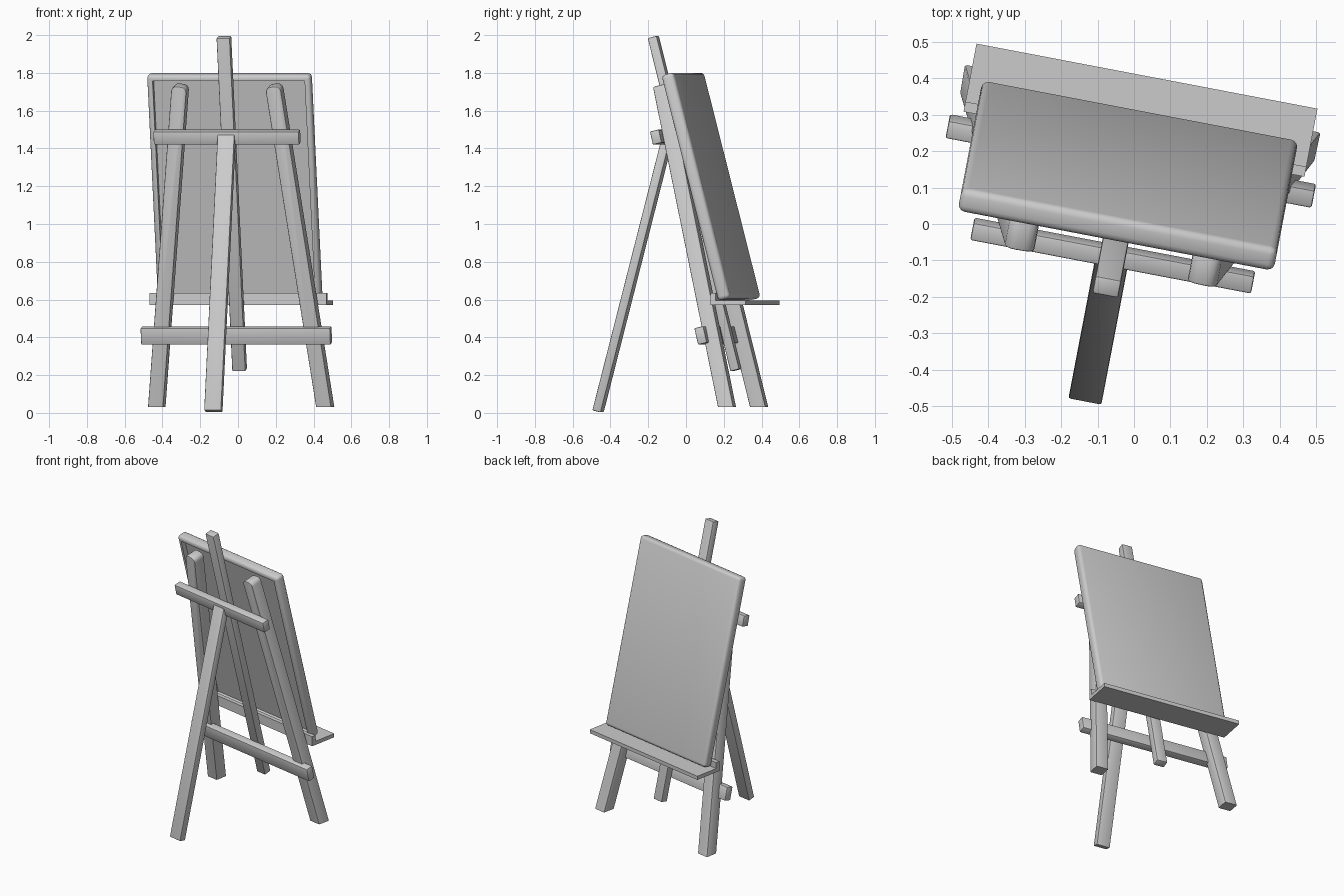
import bpy, bmesh, math
from mathutils import Vector, Matrix

if "Cube" in bpy.data.objects:
    bpy.data.objects.remove(bpy.data.objects["Cube"])

TURN = Matrix.Rotation(math.radians(-10.8), 4, 'Z')   # whole easel is turned on the spot
U0 = -0.041                                           # centre line of the easel
TILT = math.radians(14.4)


def finish(name, bm):
    bmesh.ops.recalc_face_normals(bm, faces=bm.faces)
    bm.transform(TURN @ Matrix.Translation((U0, 0, 0)))
    me = bpy.data.meshes.new(name)
    bm.to_mesh(me)
    bm.free()
    ob = bpy.data.objects.new(name, me)
    bpy.context.collection.objects.link(ob)
    bpy.ops.object.select_all(action='DESELECT')
    ob.select_set(True)
    bpy.context.view_layer.objects.active = ob
    bpy.ops.object.shade_smooth_by_angle(angle=math.radians(35))
    return ob


def box(size):
    bm = bmesh.new()
    bmesh.ops.create_cube(bm, size=1, matrix=Matrix.Diagonal((*size, 1)))
    return bm


def bevel(bm, edges, width, segments=2):
    bmesh.ops.bevel(bm, geom=edges, offset=width, segments=segments,
                    profile=0.5, affect='EDGES')


def beam(name, a, b, width, depth, round_top=0, cut=None):
    """Rectangular bar running from a to b, with optional rounded top and level foot."""
    a, b = Vector(a), Vector(b)
    z = (b - a).normalized()
    y = z.cross(Vector((1, 0, 0))).normalized()
    x = y.cross(z)
    length = (b - a).length
    bm = box((width, depth, length))
    if round_top:
        top = [e for e in bm.edges if all(v.co.z > 0 for v in e.verts)
               and abs(e.verts[0].co.x - e.verts[1].co.x) < 1e-5]
        bevel(bm, top, round_top, 3)
    sharp = [e for e in bm.edges if e.calc_face_angle(0) > 1]
    bevel(bm, sharp, 0.006)
    rot = Matrix((x, y, z)).transposed().to_4x4()
    bm.transform(Matrix.Translation((a + b) / 2) @ rot)
    if cut is not None:
        geo = bm.verts[:] + bm.edges[:] + bm.faces[:]
        res = bmesh.ops.bisect_plane(bm, geom=geo, plane_co=(0, 0, cut),
                                     plane_no=(0, 0, 1), clear_inner=True)
        rim = [g for g in res['geom_cut'] if isinstance(g, bmesh.types.BMEdge)]
        bmesh.ops.contextual_create(bm, geom=rim)
    return finish(name, bm)


def tilted(bm, v, z, angle=TILT):
    bm.transform(Matrix.Translation((0, v, z)) @ Matrix.Rotation(angle, 4, 'X'))


# splayed legs, cut level at the foot
for s, side in ((-1, "left"), (1, "right")):
    foot, top = Vector((s * 0.454, 0.30, 0.03)), Vector((s * 0.252, -0.091, 1.735))
    beam(side + "_leg", foot - (top - foot) * 0.05, top, 0.082, 0.082, 0.028, 0.03)

# central mast and hinged rear leg
beam("centre_mast", (0, 0.262, 0.226), (0, -0.184, 1.99), 0.072, 0.05)
beam("rear_leg", (0, -0.482, 0.008), (0, -0.104, 1.467), 0.092, 0.047)

# cross braces behind the legs
for name, length, height, v, z in (("upper_brace", 0.784, 0.072, -0.096, 1.46),
                                   ("lower_brace", 1.022, 0.09, 0.168, 0.41)):
    bm = box((length, 0.05, height))
    bevel(bm, bm.edges[:], 0.006)
    tilted(bm, v, z, math.radians(13))
    finish(name, bm)

# shelf: flat tray with an upright strip against the legs
bm = bmesh.new()
profile = [(0.215, 0.57), (0.405, 0.57), (0.405, 0.595), (0.243, 0.595),
           (0.243, 0.635), (0.215, 0.635)]
face = bm.faces.new([bm.verts.new((-0.476, v, z)) for v, z in profile])
ext = bmesh.ops.extrude_face_region(bm, geom=[face])
bmesh.ops.translate(bm, vec=(0.952, 0, 0),
                    verts=[g for g in ext['geom'] if isinstance(g, bmesh.types.BMVert)])
finish("shelf", bm)

# canvas: rounded board, hollowed at the back like a stretcher frame
W, T, H = 0.882, 0.068, 1.232
bm = box((W, T, H))
bevel(bm, bm.edges[:], 0.02, 3)
bm.faces.ensure_lookup_table()
back = min(bm.faces, key=lambda f: (round(f.calc_center_median().y, 4), -f.calc_area()))
bmesh.ops.inset_region(bm, faces=[back], thickness=0.016)
bmesh.ops.inset_region(bm, faces=[back], thickness=0.001)
bmesh.ops.translate(bm, vec=(0, 0.03, 0), verts=back.verts[:])
n, up = Vector((math.cos(TILT), math.sin(TILT))), Vector((-math.sin(TILT), math.cos(TILT)))
c = Vector((0.313, 0.61)) - n * T / 2 + up * H / 2
tilted(bm, c.x, c.y)
finish("canvas", bm)
